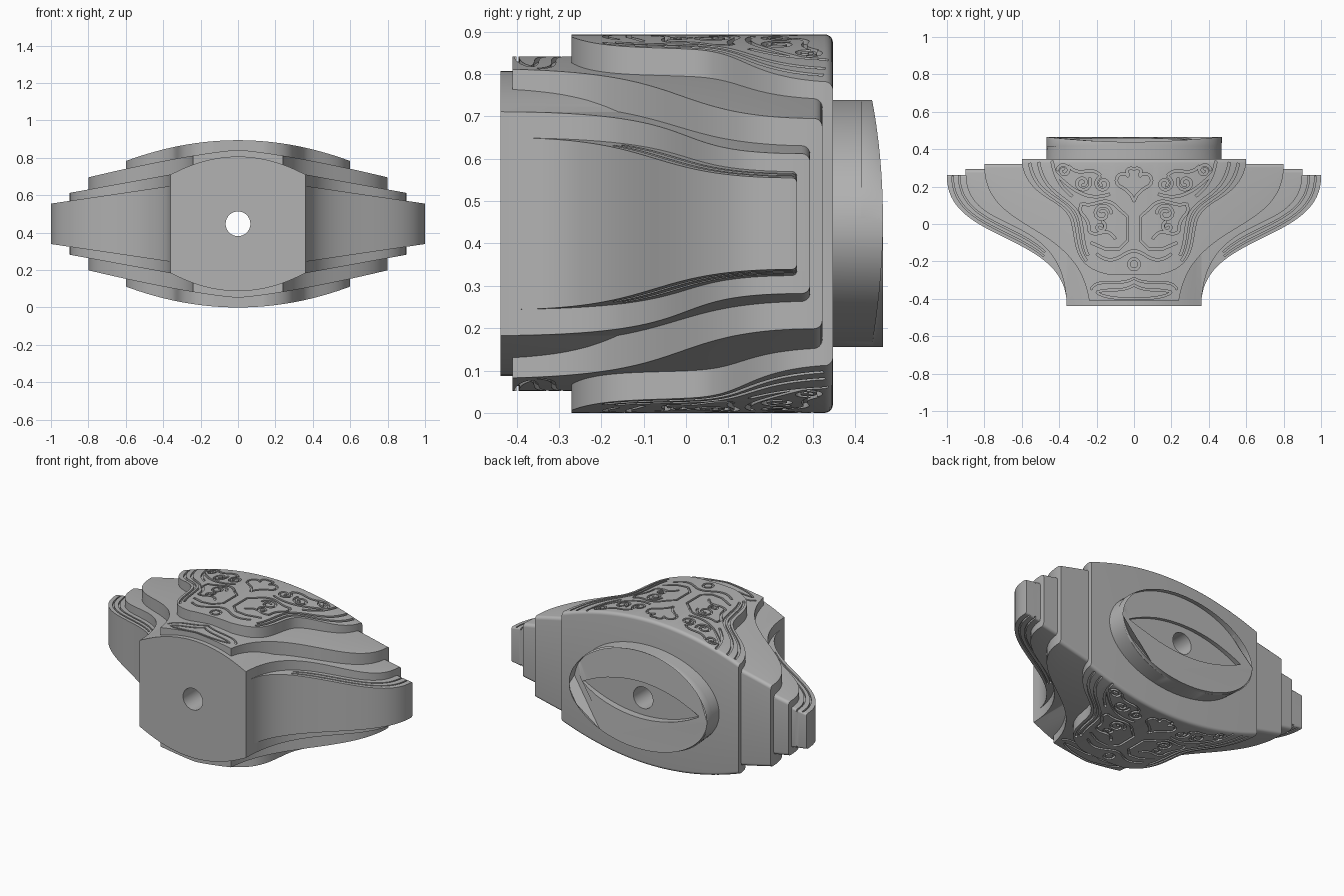
import bpy, bmesh, math
from mathutils import Vector
from mathutils.geometry import interpolate_bezier

if "Cube" in bpy.data.objects:
    bpy.data.objects.remove(bpy.data.objects["Cube"], do_unlink=True)

MID = 0.447  # height of the symmetry plane
GREY = (0.45, 0.45, 0.45, 1)
metal = bpy.data.materials.new("grey_metal")
metal.use_nodes = True
metal.diffuse_color = GREY
metal.node_tree.nodes["Principled BSDF"].inputs["Base Color"].default_value = GREY


def make_object(name, bm):
    bmesh.ops.recalc_face_normals(bm, faces=bm.faces)
    mesh = bpy.data.meshes.new(name)
    bm.to_mesh(mesh)
    bm.free()
    mesh.materials.append(metal)
    obj = bpy.data.objects.new(name, mesh)
    bpy.context.collection.objects.link(obj)
    return obj


def bezier(start, handle_a, handle_b, end, count=24):
    points = [Vector(p).to_3d() for p in (start, handle_a, handle_b, end)]
    return [p.to_2d() for p in interpolate_bezier(*points, count)]


def line(*points):
    return [Vector(p) for p in points]


def curl(x, y, radius, start, turns, shrink=0.75, count=24):
    """Spiral winding in towards its centre."""
    out = []
    for i in range(count + 1):
        t = i / count
        angle = math.tau * (start + turns * t)
        out.append(Vector((x, y)) + radius * (1 - shrink * t) * Vector((math.cos(angle), math.sin(angle))))
    return out


def blend(edge_a, edge_b, t):
    return [a.lerp(b, t) for a, b in zip(edge_a, edge_b)]


def sweep(bm, rings):
    """Closed solid through a row of matching rings."""
    for a, b in zip(rings, rings[1:]):
        for i in range(len(a)):
            j = (i + 1) % len(a)
            bm.faces.new((a[i], a[j], b[j], b[i]))
    bm.faces.new(rings[0])
    bm.faces.new(rings[-1])


def layer(name, edge, back, height, rim=0.02):
    """Step with a flat nose, curved front edge, rounded back rim, arched top and bottom."""
    nose = edge[0]
    half = [Vector((nose.x * i / 12, nose.y)) for i in range(12)] + edge
    columns = [Vector((-p.x, p.y)) for p in reversed(half[1:])] + half
    turn = [(back - rim + rim * math.sin(a), rim - rim * math.cos(a))
            for a in (math.pi / 2 * k / 5 for k in range(6))]
    bm = bmesh.new()
    rings = []
    for p in columns:
        h = height(abs(p.x))
        upper_half = [(p.y, h)] + [(y, h - drop) for y, drop in turn]
        section = upper_half + [(y, -z) for y, z in reversed(upper_half)]
        rings.append([bm.verts.new((p.x, y, MID + z)) for y, z in section])
    sweep(bm, rings)
    return make_object(name, bm)


def groove_cutter(name, strokes, height, width, depth=0.012):
    """Ribbons following the arched surface, mirrored left/right and top/bottom."""
    bm = bmesh.new()
    for points in strokes:
        for side, face in ((-1, -1), (-1, 1), (1, -1), (1, 1)):
            rings = []
            for i, p in enumerate(points):
                along = points[min(i + 1, len(points) - 1)] - points[max(i - 1, 0)]
                n = along.orthogonal().normalized() * width / 2
                corners = ((p - n, -depth), (p + n, -depth), (p + n, 0.04), (p - n, 0.04))
                rings.append([bm.verts.new((side * q.x, q.y, MID + face * (height(abs(q.x)) + dz)))
                              for q, dz in corners])
            sweep(bm, rings)
    return make_object(name, bm)


def tube(name, radius_x, radius_z, front, back, rim=0):
    """Oval cylinder running front to back, with a rounded back rim if wanted."""
    bm = bmesh.new()
    bmesh.ops.create_cone(bm, cap_ends=True, segments=96, radius1=1, radius2=1, depth=1)
    for v in bm.verts:
        v.co = (v.co.x * radius_x, back if v.co.z > 0 else front, MID + v.co.y * radius_z)
    if rim:
        edges = [e for e in bm.edges if all(v.co.y > back - rim for v in e.verts)]
        bmesh.ops.bevel(bm, geom=edges, offset=rim, segments=6, profile=0.5, affect='EDGES')
    return make_object(name, bm)


def cut(obj, cutter):
    cutter.hide_render = True
    mod = obj.modifiers.new("cut", 'BOOLEAN')
    mod.operation, mod.solver, mod.object = 'DIFFERENCE', 'EXACT', cutter
    mod.use_self = True
    bpy.context.view_layer.objects.active = obj
    bpy.ops.object.modifier_apply(modifier=mod.name)


# Half thickness of each step, by distance from the centre
def wing_height(x):
    return 0.256 - 0.148 * x


def lower_height(x):
    return 0.36 - 0.75 * x * x if x < 0.36 else 0.33 - 0.183 * x


def middle_height(x):
    return 0.395 - 0.196 * x ** 1.3


def upper_height(x):
    return 0.447 - 0.31 * x * x


# Front edges of the steps, from nose corner to wing tip
wing_edge = bezier((.36, -.43), (.36, -.05), (1, -.1), (1, .25), 36)
lower_edge = bezier((.36, -.438), (.37, .09), (.9, -.08), (.9, .27), 36)
middle_edge = bezier((.24, -.41), (.3, .01), (.78, -.05), (.8, .29), 36)
upper_edge = (bezier((.14, -.27), (.33, -.23), (.31, -.1), (.335, 0))[:-1]
              + bezier((.335, 0), (.36, .14), (.56, .12), (.6, .32)))

wing = layer("wing_core", wing_edge, 0.262, wing_height, rim=0.012)
lower = layer("lower_step", lower_edge, 0.293, lower_height)
middle = layer("middle_step", middle_edge, 0.322, middle_height)
upper = layer("upper_step", upper_edge, 0.347, upper_height)
boss = tube("oval_boss", 0.468, 0.292, 0.339, 0.439, rim=0.026)

# Pointed lens recess in the boss
upper_arc = bezier((-.4, 0), (-.15, .14), (.15, .14), (.4, 0))
lens = upper_arc + [Vector((p.x, -p.y)) for p in reversed(upper_arc[1:-1])]
bm = bmesh.new()
face = bm.faces.new([bm.verts.new((p.x, 0.415, MID + p.y)) for p in lens])
grown = bmesh.ops.extrude_face_region(bm, geom=[face])["geom"]
bmesh.ops.translate(bm, vec=(0, 0.1, 0), verts=[g for g in grown if isinstance(g, bmesh.types.BMVert)])
socket = make_object("socket_cutter", bm)

# Border lines running inside the edge of the upper step
axis = [Vector((0, p.y + 0.06)) for p in upper_edge]
borders = [blend(upper_edge, axis, t)[first:] for t, first in ((0.07, 8), (0.15, 10), (0.27, 34))]

# Curls, trefoil lobe and the small ring at the foot
curls = [curl(.165, .215, .042, .2, -1.4), curl(.275, .22, .045, .4, 1.4),
         curl(.375, .285, .036, 0, 1.3), curl(.17, .055, .05, .5, -1.4),
         curl(.18, -.015, .03, .3, 1.2), curl(.058, .233, .036, -.2, .6, shrink=0),
         curl(0, -.215, .028, -.25, .5, shrink=0)]

# Vines, trefoil point and wing outline
vines = [bezier((.13, .16), (.24, .12), (.32, .17), (.42, .27)),
         bezier((.18, .26), (.24, .32), (.28, .24), (.35, .31)),
         bezier((0, .12), (.01, .16), (.04, .18), (.07, .2)),
         bezier((.03, .26), (.05, .3), (.02, .3), (0, .295)),
         bezier((.08, .08), (.16, .17), (.2, .08), (.28, .11)),
         bezier((.28, .11), (.31, .04), (.24, .06), (.24, -.04)),
         bezier((.24, -.04), (.19, -.08), (.15, 0), (.1, -.08)),
         bezier((0, -.145), (.06, -.14), (.1, -.24), (.2, -.16))]

# Central stem with splayed foot
stem = [line((.08, .08), (.035, .04), (.035, -.09), (.08, -.135), (.15, -.135), (.23, -.1))]

scroll_cutter = groove_cutter("scroll_cutter", borders + curls + vines + stem, upper_height, 0.013)

# Brow lines on the nose of the middle step
brow = [bezier((0, -.29), (.08, -.34), (.2, -.28), (.23, -.35)),
        bezier((0, -.325), (.06, -.37), (.14, -.34), (.2, -.365)),
        bezier((0, -.4), (.1, -.4), (.17, -.39), (.2, -.365))]
brow_cutter = groove_cutter("brow_cutter", brow, middle_height, 0.01)

# Contour lines along the wings
contour = [blend(wing_edge, lower_edge, t)[10:] for t in (0.3, 0.65)]
contour_cutter = groove_cutter("contour_cutter", contour, wing_height, 0.008)

# Engraving, recess and the bore through the grip axis
bore = tube("bore_cutter", 0.066, 0.066, -1, 1)
parts = [wing, lower, middle, upper, boss]
cutters = [contour_cutter, brow_cutter, scroll_cutter, socket]
for part, cutter in zip((wing, middle, upper, boss), cutters):
    cut(part, cutter)
for part in parts:
    cut(part, bore)
for helper in cutters + [bore]:
    bpy.data.objects.remove(helper, do_unlink=True)

bpy.ops.object.select_all(action='DESELECT')
for part in parts:
    part.select_set(True)
    bpy.context.view_layer.objects.active = part
bpy.ops.object.shade_smooth_by_angle(angle=math.radians(30))
